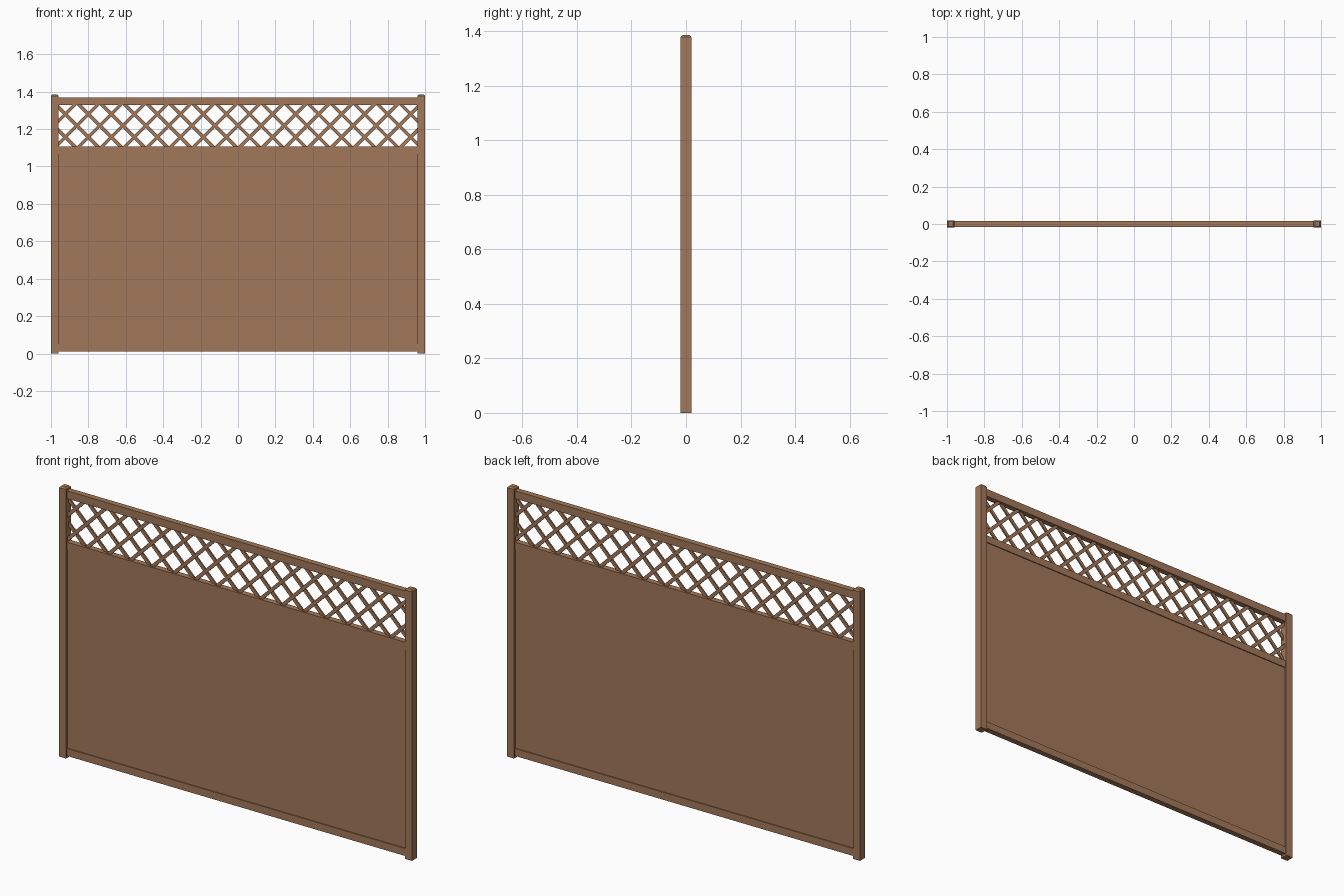
import bpy, bmesh, math
from mathutils import Matrix

if "Cube" in bpy.data.objects:
    bpy.data.objects.remove(bpy.data.objects["Cube"])

wood = bpy.data.materials.new("brown wood")
wood.diffuse_color = (0.36, 0.19, 0.10, 1)
wood.use_nodes = True
wood.node_tree.nodes["Principled BSDF"].inputs["Base Color"].default_value = wood.diffuse_color


def finish(bm, name):
    me = bpy.data.meshes.new(name)
    bm.to_mesh(me)
    bm.free()
    me.materials.append(wood)
    ob = bpy.data.objects.new(name, me)
    bpy.context.collection.objects.link(ob)
    return ob


def add_box(bm, x0, x1, y0, y1, z0, z1):
    m = Matrix.Translation(((x0 + x1) / 2, (y0 + y1) / 2, (z0 + z1) / 2))
    m = m @ Matrix.Diagonal((x1 - x0, y1 - y0, z1 - z0, 1))
    return bmesh.ops.create_cube(bm, size=1, matrix=m)["verts"]


def box(name, *dims):
    bm = bmesh.new()
    add_box(bm, *dims)
    return finish(bm, name)


# Posts with shallow hipped tops
for name, cx in (("left_post", -0.98), ("right_post", 0.98)):
    bm = bmesh.new()
    add_box(bm, cx - 0.02, cx + 0.02, -0.02, 0.02, 0, 1.378)
    top = max(bm.faces, key=lambda f: f.calc_center_median().z)
    bmesh.ops.inset_individual(bm, faces=[top], thickness=0.01, depth=0.007)
    finish(bm, name)

# Rails and solid panel
W = 0.96
box("bottom_rail", -W, W, -0.015, 0.015, 0.012, 0.05)
box("middle_rail", -W, W, -0.015, 0.015, 1.068, 1.107)
box("top_rail", -W, W, -0.015, 0.015, 1.33, 1.37)
box("panel", -W, W, -0.01, 0.01, 0.05, 1.068)

# Diagonal lattice: one layer per direction, ends tucked into the frame
PITCH, MID, HALF, SLAT = 0.123, 1.2185, 0.12, 0.018
for name, sign, y in (("lattice_rising", 1, -0.004), ("lattice_falling", -1, 0.004)):
    bm = bmesh.new()
    for k in range(-9, 10):
        c = k * PITCH
        a, b = max(c - HALF, -W - 0.008), min(c + HALF, W + 0.008)
        if b - a < 0.02:
            continue
        x, z = (a + b) / 2, MID + sign * ((a + b) / 2 - c)
        m = (Matrix.Translation((x, y, z)) @ Matrix.Rotation(-sign * math.pi / 4, 4, 'Y')
             @ Matrix.Diagonal(((b - a) * math.sqrt(2), 0.008, SLAT, 1)))
        bmesh.ops.create_cube(bm, size=1, matrix=m)
    finish(bm, name)
